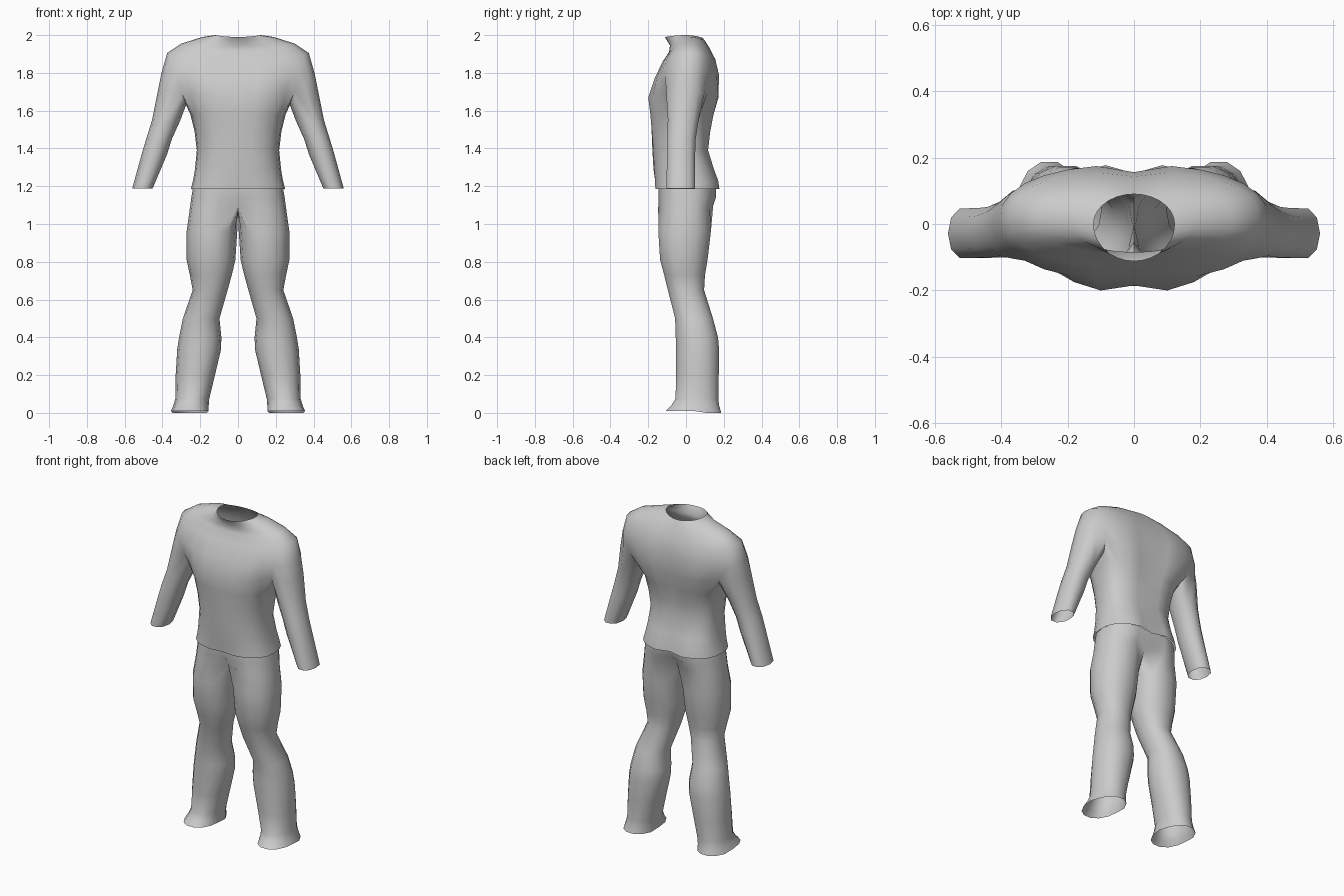
import bpy, bmesh, math
from mathutils import Vector

cloth = bpy.data.materials.new("light_grey_cloth")
cloth.diffuse_color = (0.6, 0.6, 0.6, 1)


def half_ring(n, w, yf, yb, zf, zs, zb, p=0.8, groove=(0.0, 0.0), yc=0.0):
    """Half outline from front centre, round the +x side, to back centre."""
    pts = []
    for i in range(n):
        a = math.pi * (i / (n - 1) - 0.5)
        c, s = max(math.cos(a), 0), math.sin(a)
        end = yf if s < 0 else yb
        y = yc + (end - yc) * abs(s) ** p
        z = zs + ((zf if s < 0 else zb) - zs) * s * s
        pts.append(Vector((w * c ** p, y, z)))
    pts[0].x = pts[-1].x = 0
    pts[0].y += groove[0]
    pts[-1].y -= groove[1]
    return pts


def limb_ring(n, first, x0, x1, yf, yb, z, p=0.92):
    """Closed limb outline whose point number 'first' faces outward."""
    cx, cy, rx, ry = (x0 + x1) / 2, (yf + yb) / 2, (x1 - x0) / 2, (yb - yf) / 2
    pts = []
    for i in range(n):
        a = math.tau * (i - first) / n
        c, s = math.cos(a), math.sin(a)
        pts.append(Vector((cx + rx * math.copysign(abs(c) ** p, c),
                           cy + ry * math.copysign(abs(s) ** p, s), z)))
    return pts


def verts(bm, pts):
    return [bm.verts.new(p) for p in pts]


def skin(bm, rings, closed=False):
    """Quads between successive rings of vertices, listed top to bottom."""
    for a, b in zip(rings, rings[1:]):
        n = len(a)
        for i in range(n if closed else n - 1):
            j = (i + 1) % n
            bm.faces.new((a[i], b[i], b[j], a[j]))


def finish(bm, name):
    mesh = bpy.data.meshes.new(name)
    bmesh.ops.recalc_face_normals(bm, faces=bm.faces)
    bm.to_mesh(mesh)
    bm.free()
    mesh.materials.append(cloth)
    ob = bpy.data.objects.new(name, mesh)
    bpy.context.collection.objects.link(ob)
    mod = ob.modifiers.new("mirror", 'MIRROR')
    mod.use_clip = True
    mod.merge_threshold = 0.001
    bpy.ops.object.select_all(action='DESELECT')
    ob.select_set(True)
    bpy.context.view_layer.objects.active = ob
    bpy.ops.object.modifier_apply(modifier=mod.name)
    bpy.ops.object.shade_smooth_by_angle(angle=math.radians(60))


# Shirt: collar and shoulders
bm = bmesh.new()
upper = [verts(bm, half_ring(15, *r)) for r in (
    (0.122, -0.112, 0.09, 1.99, 2.0, 1.985, 1.0),
    (0.19, -0.085, 0.105, 1.945, 1.99, 1.965, 0.9, (0, 0.005), 0.015),
    (0.30, -0.09, 0.13, 1.91, 1.955, 1.925, 0.85, (0, 0.01), 0.015),
    (0.375, -0.125, 0.158, 1.86, 1.905, 1.87, 0.8, (0.005, 0.015), 0.015),
    (0.405, -0.17, 0.178, 1.77, 1.80, 1.79, 0.85, (0.01, 0.022), 0.01))]

# Shirt: line at the armpits where chest and sleeve part
armpit = verts(bm, [
    (0, -0.185, 1.67), (0.1, -0.2, 1.67), (0.18, -0.175, 1.68),
    (0.25, -0.135, 1.69), (0.30, -0.10, 1.70), (0.36, -0.105, 1.70),
    (0.41, -0.06, 1.70), (0.425, 0, 1.70), (0.41, 0.06, 1.70),
    (0.365, 0.10, 1.70), (0.305, 0.115, 1.70), (0.25, 0.145, 1.69),
    (0.18, 0.168, 1.68), (0.1, 0.172, 1.67), (0, 0.145, 1.67)])
seam = verts(bm, [(0.28, -0.055, 1.65), (0.275, 0.01, 1.63), (0.28, 0.07, 1.65)])
skin(bm, upper + [armpit])

# Shirt: body down to the hem
body = [armpit[:5] + seam + armpit[10:]]
for z, w, yf, yb, gf, gb in ((1.58, 0.252, -0.194, 0.15, 0.008, 0.022),
                             (1.49, 0.23, -0.186, 0.132, 0.004, 0.018),
                             (1.39, 0.218, -0.178, 0.12, 0, 0.01),
                             (1.29, 0.228, -0.172, 0.152, 0, 0.02),
                             (1.23, 0.238, -0.168, 0.175, 0.006, 0.035),
                             (1.185, 0.25, -0.167, 0.182, 0.012, 0.03)):
    body.append(verts(bm, half_ring(13, w, yf, yb, z, z, z, 0.8, (gf, gb))))
skin(bm, body)

# Shirt: sleeve
sleeve = [armpit[4:11] + seam[::-1]]
for r in ((0.305, 0.455, -0.10, 0.07, 1.55), (0.35, 0.486, -0.105, 0.055, 1.45),
          (0.375, 0.51, -0.105, 0.052, 1.37), (0.452, 0.56, -0.106, 0.05, 1.188)):
    sleeve.append(verts(bm, limb_ring(10, 3, *r)))
skin(bm, sleeve, True)
finish(bm, "shirt")

# Trousers: hips down to the crotch
bm = bmesh.new()
hips = [verts(bm, half_ring(11, *r)) for r in (
    (0.238, -0.15, 0.165, 1.195, 1.195, 1.195, 0.8, (0.01, 0.02)),
    (0.247, -0.152, 0.165, 1.14, 1.14, 1.14, 0.8, (0.02, 0.035)),
    (0.258, -0.153, 0.15, 1.09, 1.06, 1.10, 0.8, (0.055, 0.06)))]
skin(bm, hips)
crotch = verts(bm, [(0, 0.055, 1.075), (0, 0, 1.065), (0, -0.055, 1.07)])

# Trousers: leg down to the flared hem
leg = [hips[-1] + crotch]
for r in ((0.004, 0.272, -0.15, 0.135, 0.96), (0.014, 0.272, -0.14, 0.117, 0.81),
          (0.033, 0.255, -0.118, 0.103, 0.73), (0.055, 0.24, -0.098, 0.098, 0.65),
          (0.098, 0.292, -0.06, 0.145, 0.50), (0.088, 0.312, -0.057, 0.172, 0.40),
          (0.09, 0.322, -0.055, 0.178, 0.335), (0.122, 0.33, -0.055, 0.176, 0.20),
          (0.152, 0.332, -0.058, 0.174, 0.075), (0.155, 0.342, -0.08, 0.178, 0.04),
          (0.155, 0.355, -0.11, 0.19, 0.005)):
    leg.append(verts(bm, limb_ring(14, 5, *r)))
# The hem dips slightly to the ground at the heel
for v in leg[-1]:
    v.co.z = 0.01 if v.co.y < 0.05 else 0.0
skin(bm, leg, True)
finish(bm, "trousers")
